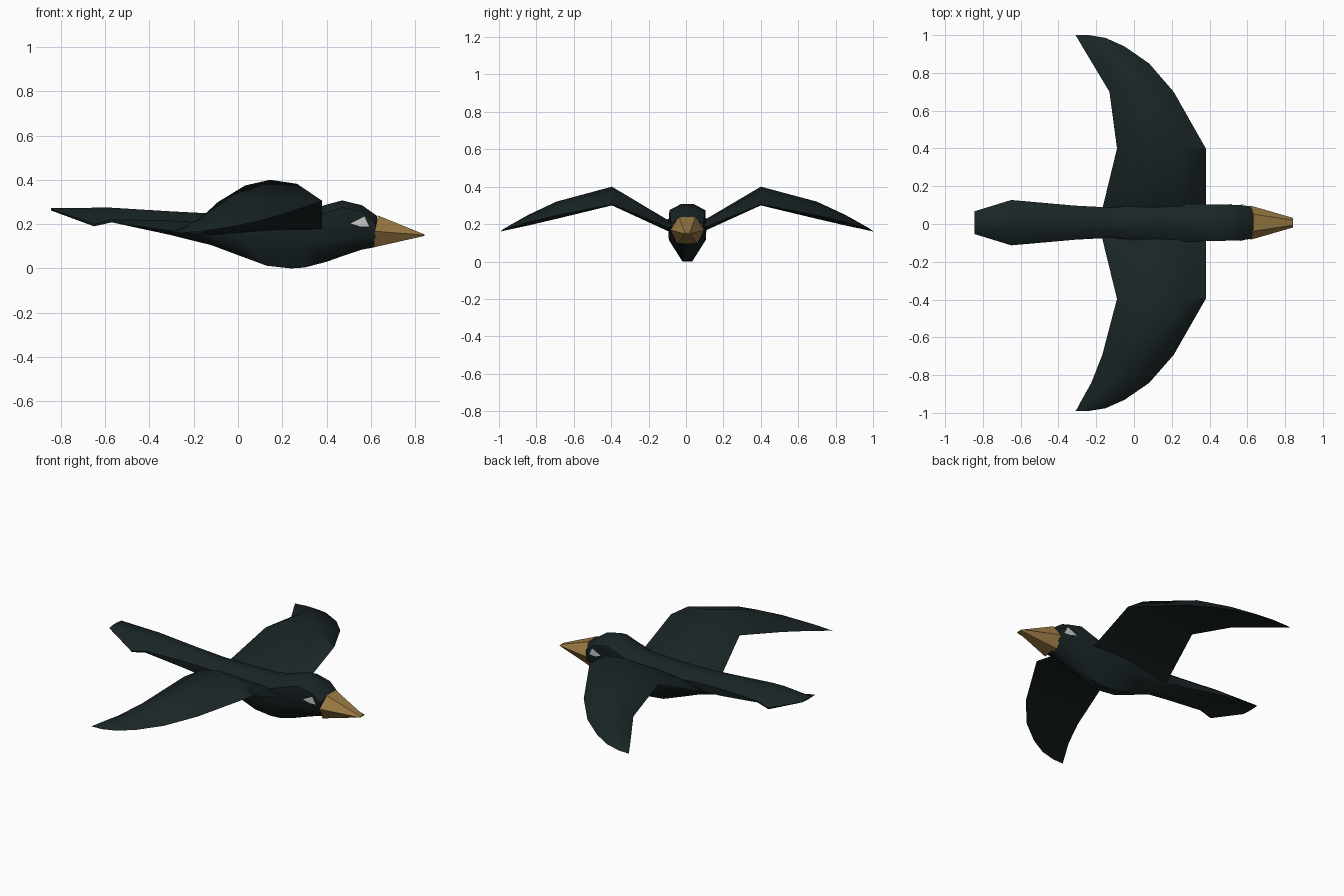
import bpy, math
from mathutils import Vector
from mathutils.bvhtree import BVHTree

if "Cube" in bpy.data.objects:
    bpy.data.objects.remove(bpy.data.objects["Cube"])

SHIFT = 0.007  # body sits a hair off the centre line


def material(name, rgb):
    m = bpy.data.materials.new(name)
    m.diffuse_color = (*rgb, 1)
    m.use_nodes = True
    m.node_tree.nodes["Principled BSDF"].inputs["Base Color"].default_value = m.diffuse_color
    return m


feather = material("dark_feather", (0.010, 0.018, 0.019))
horn = material("horn", (0.33, 0.20, 0.06))
pale = material("pale_eye", (0.6, 0.6, 0.6))


def make(name, verts, faces, mat, angle=30):
    me = bpy.data.meshes.new(name)
    me.from_pydata(verts, [], faces)
    me.materials.append(mat)
    ob = bpy.data.objects.new(name, me)
    bpy.context.collection.objects.link(ob)
    bpy.ops.object.select_all(action='DESELECT')
    ob.select_set(True)
    bpy.context.view_layer.objects.active = ob
    bpy.ops.object.shade_smooth_by_angle(angle=math.radians(angle))
    return ob


def loft(name, rings, mat, angle):
    n = len(rings[0])
    verts = [v for r in rings for v in r]
    faces = [(i * n + j, i * n + (j + 1) % n, (i + 1) * n + (j + 1) % n, (i + 1) * n + j)
             for i in range(len(rings) - 1) for j in range(n)]
    faces += [tuple(range(n))[::-1], tuple(range(len(verts) - n, len(verts)))]
    return make(name, verts, faces, mat, angle)


def ring(half):
    """Closed ring from its right half (x, y, z), listed top to bottom."""
    left = [(x, SHIFT - y, z) for x, y, z in half]
    right = [(x, SHIFT + y, z) for x, y, z in half]
    return left + right[::-1]


# Body, head and tail: x, half width, top, upper side, lower side, bottom
sections = [
    (-.845, .060, .272, .267, .264, .262),
    (-.65, .120, .274, .200, .190, .220),
    (-.57, .113, .274, .220, .208, .213),
    (-.31, .090, .258, .215, .170, .152),
    (-.12, .080, .248, .205, .155, .105),
    (.00, .092, .245, .200, .140, .060),
    (.13, .104, .245, .200, .125, .012),
    (.24, .104, .250, .200, .115, .000),
    (.30, .100, .258, .215, .115, .004),
    (.40, .097, .288, .250, .120, .030),
    (.47, .096, .307, .275, .130, .055),
    (.56, .094, .285, .255, .140, .085),
    (.62, .086, .237, .205, .140, .096),
]
rings = [ring([(x + .008 * (x > .6), .35 * w, t), (x, w, zu), (x, .95 * w, zl), (x, .25 * w, b)])
         for x, w, t, zu, zl, b in sections]
body = loft("body", rings, feather, 50)

# Beak: six-sided cone with a small flat tip
loft("beak", [ring([(.632, .045, .239), (.618, .090, .168), (.612, .054, .095)]),
              ring([(.843, .013, .153), (.843, .025, .150), (.843, .013, .147)])], horn, 30)

# Wings: y, trailing x, leading x, z at trailing edge, crown, leading edge
stations = [
    (.07, -.17, .38, .150, .205, .170),
    (.40, -.09, .38, .300, .400, .305),
    (.70, -.13, .21, .228, .320, .246),
    (.85, -.22, .08, .193, .250, .210),
    (.94, -.274, -.05, .174, .200, .184),
    (.985, -.30, -.15, .164, .174, .170),
    (1.0, -.31, -.24, .160, .162, .161),
]
chord = [(0, 0), (.26, .75), (.5, 1), (.76, .8), (1, 0)]  # arched top, flat underside
n = len(chord)
for side, name in ((1, "left_wing"), (-1, "right_wing")):
    verts = []
    for y, x0, x1, zt, zc, zl in stations:
        if side < 0 and .6 < y < .95:
            x0 -= .14 * (1 - y) * (.9 if y == .70 else .3)
        for f, arch in chord:
            z = zt + (zl - zt) * f + (zc - (zt + zl) / 2) * arch
            verts.append((x0 + (x1 - x0) * f, side * y * (1 if side > 0 else .99), z))
    faces = []
    for i in range(len(stations) - 1):
        a, b = i * n, (i + 1) * n
        faces += [(a + j, a + j + 1, b + j + 1, b + j) for j in range(n - 1)]
        faces.append((a + n - 1, a, b, b + n - 1))
    faces.append(tuple(range(len(verts) - n, len(verts))))
    faces.append(tuple(range(n))[::-1])
    make(name, verts, faces if side > 0 else [f[::-1] for f in faces], feather, 50)

# Eyes: flat patches laid on the sides of the head
tree = BVHTree.FromPolygons([v.co.copy() for v in body.data.vertices],
                            [tuple(p.vertices) for p in body.data.polygons])
for side, name in ((1, "left_eye"), (-1, "right_eye")):
    verts = []
    for x, z in ((.508, .203), (.55, .190), (.592, .190), (.571, .234)):
        hit = tree.ray_cast(Vector((x, side, z)), Vector((0, -side, 0)))[0]
        verts.append((x, hit.y + side * .005, z))
    faces = [(0, 1, 3), (1, 2, 3)]
    make(name, verts, [f if side < 0 else f[::-1] for f in faces], pale)
